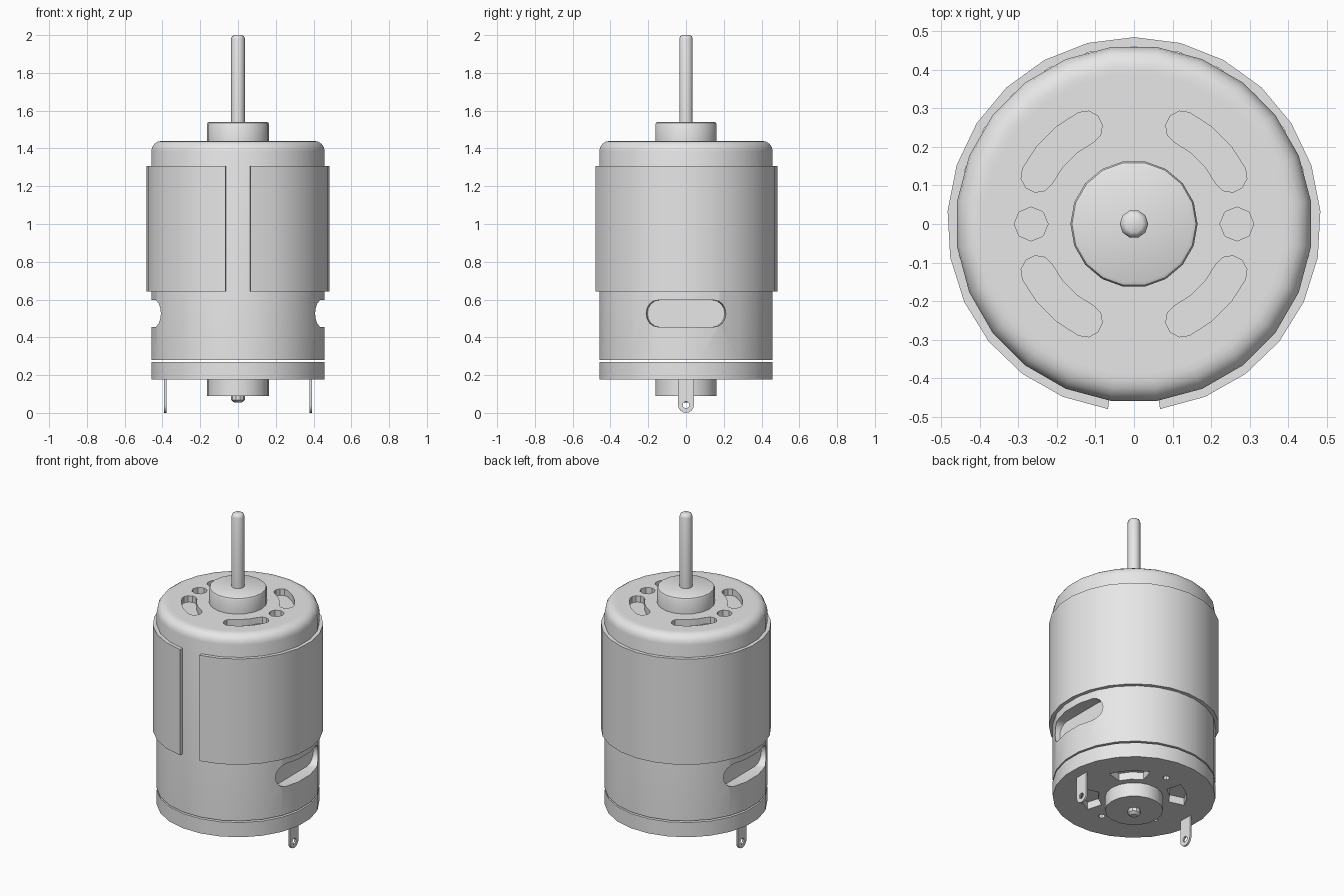
import bpy, bmesh
from math import sin, cos, pi, radians
from mathutils import Vector, Matrix

cube = bpy.data.objects.get("Cube")
if cube:
    bpy.data.objects.remove(cube, do_unlink=True)

GREY = (0.8, 0.8, 0.8, 1)
metal = bpy.data.materials.new("light_grey_metal")
metal.use_nodes = True
metal.diffuse_color = GREY
for node in metal.node_tree.nodes:
    if node.type == 'BSDF_PRINCIPLED':
        node.inputs["Base Color"].default_value = GREY


def finish(bm, name):
    """Turn a bmesh into a named object."""
    bmesh.ops.recalc_face_normals(bm, faces=bm.faces)
    mesh = bpy.data.meshes.new(name)
    bm.to_mesh(mesh)
    bm.free()
    mesh.materials.append(metal)
    ob = bpy.data.objects.new(name, mesh)
    bpy.context.collection.objects.link(ob)
    return ob


def smooth(ob, angle=35):
    bpy.ops.object.select_all(action='DESELECT')
    ob.select_set(True)
    bpy.context.view_layer.objects.active = ob
    bpy.ops.object.shade_smooth_by_angle(angle=radians(angle))


def lathe(name, profile, sides, phase=0.0):
    """Closed solid of revolution from (radius, height) points."""
    bm = bmesh.new()
    rings = [[bm.verts.new((r * cos(a), r * sin(a), z))
              for a in (2 * pi * (i + phase) / sides for i in range(sides))]
             for r, z in profile]
    for low, high in zip(rings, rings[1:]):
        for i in range(sides):
            j = (i + 1) % sides
            bm.faces.new((low[i], low[j], high[j], high[i]))
    bm.faces.new(rings[0])
    bm.faces.new(rings[-1])
    return finish(bm, name)


def prism(bm, outline, bottom, top, matrix=Matrix(), base_scale=1.0):
    """Add a prism with a 2D outline, optionally tapered to its base."""
    low = [bm.verts.new(matrix @ Vector((x * base_scale, y, bottom))) for x, y in outline]
    high = [bm.verts.new(matrix @ Vector((x, y, top))) for x, y in outline]
    for i in range(len(outline)):
        j = (i + 1) % len(outline)
        bm.faces.new((low[i], low[j], high[j], high[i]))
    bm.faces.new(low)
    bm.faces.new(high)


def arc(cx, cy, r, start, end, steps):
    """Points on an arc, angles in degrees."""
    angles = [radians(start + (end - start) * i / steps) for i in range(steps + 1)]
    return [(cx + r * cos(a), cy + r * sin(a)) for a in angles]


def cut(ob, bm):
    """Subtract the prisms in bm from the object."""
    cutter = finish(bm, "cutter")
    cutter.hide_render = True
    mod = ob.modifiers.new("cut", 'BOOLEAN')
    mod.operation = 'DIFFERENCE'
    mod.solver = 'EXACT'
    mod.object = cutter
    bpy.context.view_layer.objects.active = ob
    bpy.ops.object.modifier_apply(modifier=mod.name)
    bpy.data.objects.remove(cutter, do_unlink=True)


def kidney(middle, r, half_width, spread):
    """Curved slot with round ends around the main axis."""
    a, b = middle - spread, middle + spread
    ends = [(r * cos(radians(t)), r * sin(radians(t))) for t in (a, b)]
    return (arc(0, 0, r + half_width, a, b, 3)
            + arc(*ends[1], half_width, b, b + 180, 5)[1:-1]
            + arc(0, 0, r - half_width, b, a, 3)
            + arc(*ends[0], half_width, a + 180, a + 360, 5)[1:-1])


SIDES = 24
BODY_R = 0.463
TOP = 1.44
DIAGONALS = (45, 135, 225, 315)

# Main can with rounded shoulder
shoulder = arc(BODY_R - 0.055, TOP - 0.055, 0.055, 0, 90, 4)
can = lathe("motor_can", [(BODY_R, 0.28)] + shoulder + [(0.39, TOP)], SIDES, 0.5)
holes = bmesh.new()
for angle in DIAGONALS:
    prism(holes, kidney(angle, 0.28, 0.043, 18.5), TOP - 0.04, TOP + 0.05)
for side in (-1, 1):
    prism(holes, arc(side * 0.267, 0, 0.044, 0, 315, 7), TOP - 0.04, TOP + 0.05)
    # Long cooling slot through the side wall
    slot = arc(0.154, 0, 0.071, -90, 90, 8) + arc(-0.154, 0, 0.071, 90, 270, 8)
    frame = Matrix(((0, 0, side, 0), (1, 0, 0, 0), (0, 1, 0, 0.526), (0, 0, 0, 1)))
    prism(holes, slot, 0.38, 0.47, frame, 0.91)
cut(can, holes)
smooth(can)

# End cap with vent openings, separated by a thin seam
cap = lathe("end_cap", [(BODY_R, 0.178), (BODY_R, 0.27)], SIDES, 0.5)
vents = bmesh.new()
for angle in DIAGONALS:
    sector = arc(0, 0, 0.3, angle - 23, angle + 23, 3) + arc(0, 0, 0.205, angle + 20, angle - 20, 2)
    prism(vents, sector, 0.1, 0.225)
for side in (-1, 1):
    prism(vents, arc(0, side * 0.285, 0.02, 0, 315, 7), 0.1, 0.225)
cut(cap, vents)
smooth(cap)

# Wrapped flux ring, open at the front
bm = bmesh.new()
loops = []
for (xi, yi), (xo, yo) in zip(arc(0, 0, 0.461, -82, 262, SIDES), arc(0, 0, 0.485, -82, 262, SIDES)):
    loops.append([bm.verts.new(p) for p in ((xi, yi, 0.643), (xo, yo, 0.643),
                                            (xo, yo, 1.307), (xi, yi, 1.307))])
for a, b in zip(loops, loops[1:]):
    for i in range(4):
        j = (i + 1) % 4
        bm.faces.new((a[i], a[j], b[j], b[i]))
bm.faces.new(loops[0])
bm.faces.new(loops[-1])
smooth(finish(bm, "flux_ring"))

# Bearing housings
smooth(lathe("top_bearing", [(0.165, TOP - 0.005), (0.165, 1.528), (0.161, 1.536), (0.153, 1.54)], 18))
smooth(lathe("bottom_bearing", [(0.165, 0.09), (0.165, 0.18)], 18))

# Shaft, showing at both ends
smooth(lathe("output_shaft", [(0.022, 2.0), (0.032, 1.994), (0.037, 1.98), (0.037, 1.535)], 10), 40)
smooth(lathe("shaft_stub", [(0.02, 0.055), (0.037, 0.068), (0.037, 0.095)], 10))

# Solder terminals with an eyelet
for side, name in ((-1, "right_terminal"), (1, "left_terminal")):
    frame = Matrix(((0, 0, 1, side * 0.385), (1, 0, 0, 0), (0, 1, 0, 0), (0, 0, 0, 1)))
    bm = bmesh.new()
    outline = arc(0, 0.042, 0.042, 180, 360, 8) + [(0.042, 0.185), (-0.042, 0.185)]
    prism(bm, outline, -0.006, 0.006, frame)
    terminal = finish(bm, name)
    eyelet = bmesh.new()
    prism(eyelet, arc(0, 0.042, 0.018, 0, 324, 9), -0.05, 0.05, frame)
    cut(terminal, eyelet)
    smooth(terminal)
